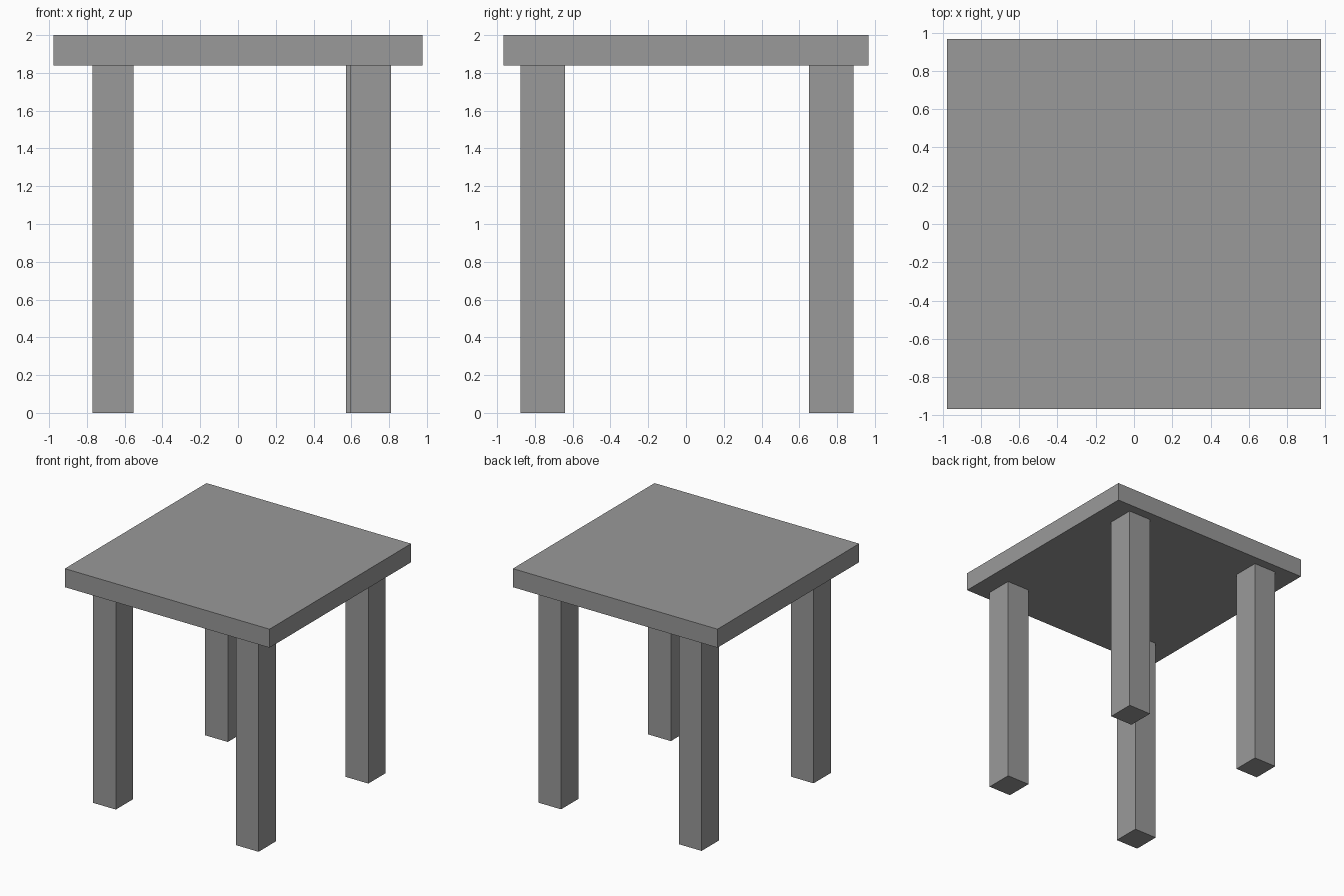
import bpy

cube = bpy.data.objects.get("Cube")
if cube:
    bpy.data.objects.remove(cube, do_unlink=True)

# Single plain grey
GREY = (0.32, 0.32, 0.32, 1)
grey = bpy.data.materials.new("grey")
grey.use_nodes = True
grey.diffuse_color = GREY
grey.node_tree.nodes["Principled BSDF"].inputs["Base Color"].default_value = GREY


def box(name, centre, size):
    bpy.ops.mesh.primitive_cube_add(size=1, location=centre)
    ob = bpy.context.object
    ob.name = name
    ob.scale = size
    bpy.ops.object.transform_apply(location=False, rotation=False, scale=True)
    ob.data.materials.append(grey)
    return ob


HEIGHT = 2.0
SLAB = 0.16
LEG_X, LEG_Y = 0.217, 0.236
leg_height = HEIGHT - SLAB

# Table top
box("table_top", (0, 0, HEIGHT - SLAB / 2), (1.954, 1.932, SLAB))

# Four legs, the back left one set slightly inward
legs = {
    "front_right_leg": (-0.661, -0.759),
    "front_left_leg": (0.702, -0.759),
    "back_right_leg": (-0.661, 0.768),
    "back_left_leg": (0.681, 0.768),
}
for name, (x, y) in legs.items():
    box(name, (x, y, leg_height / 2), (LEG_X, LEG_Y, leg_height))
